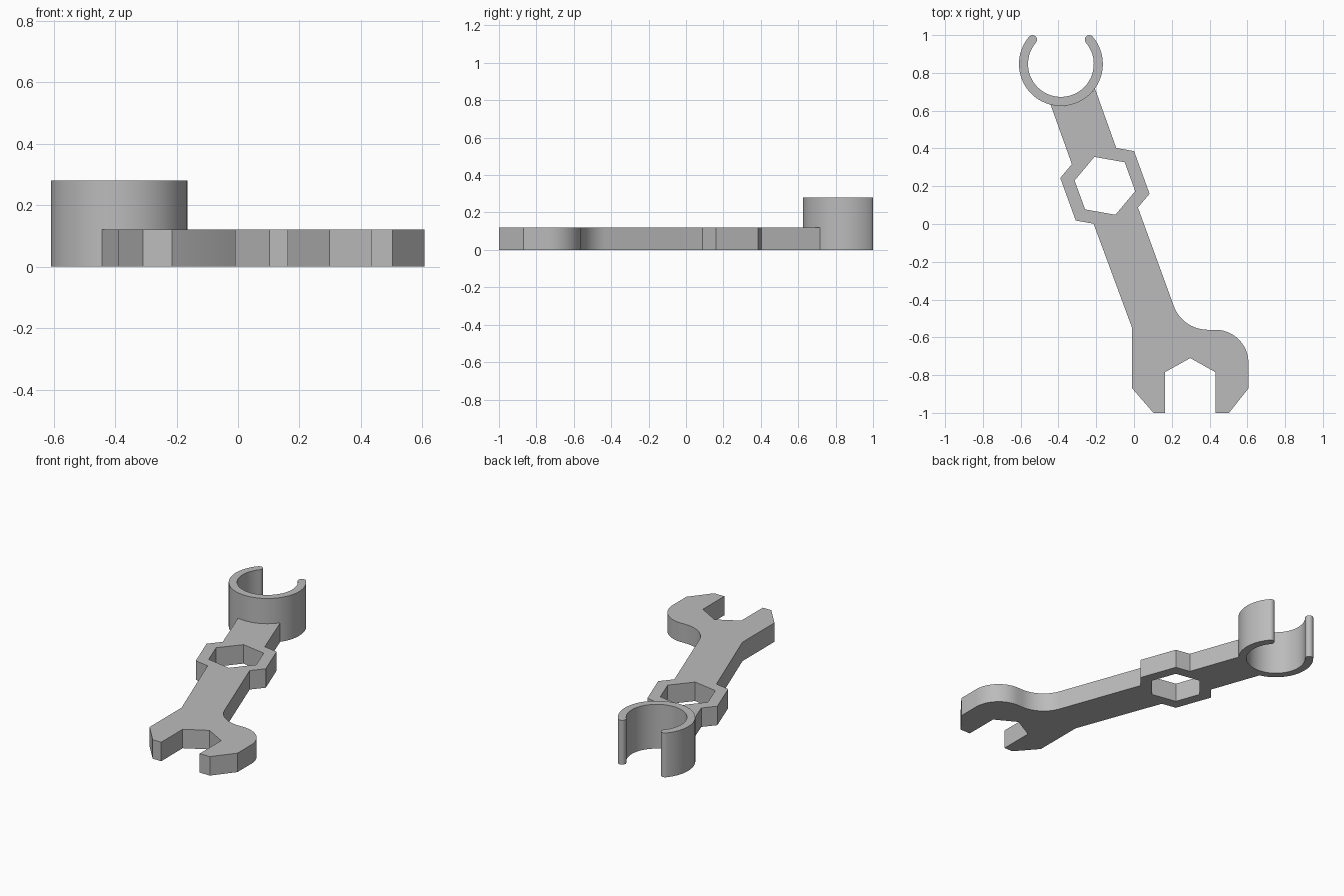
import bpy
import bmesh
from math import radians, cos, sin, asin, degrees
from mathutils import Vector

PLATE_HEIGHT, RING_HEIGHT = 0.12, 0.28
HEX_CENTRE = Vector((-0.154, 0.202))
AXIS = Vector((cos(radians(110)), sin(radians(110))))
ACROSS = Vector((AXIS.y, -AXIS.x))
HALF = 0.125                     # half width of the handle
HEX_R, HOLE_R = 0.24, 0.163
RING_CENTRE = Vector((-0.387, 0.847))
RING_OUTER, RING_INNER = 0.222, 0.174

cube = bpy.data.objects.get("Cube")
if cube:
    bpy.data.objects.remove(cube, do_unlink=True)

grey = bpy.data.materials.new("plain grey")
grey.use_nodes = True
colour = (0.5, 0.5, 0.5, 1)
grey.diffuse_color = colour
grey.node_tree.nodes["Principled BSDF"].inputs["Base Color"].default_value = colour


def arc(centre, radius, start, end, steps):
    """Points along an arc, angles in degrees."""
    angles = [radians(start + (end - start) * i / steps) for i in range(steps + 1)]
    return [Vector(centre) + radius * Vector((cos(a), sin(a))) for a in angles]


def on_handle(side, along):
    """Point in the handle's own frame, measured from the hexagon centre."""
    return HEX_CENTRE + ACROSS * side + AXIS * along


def extruded(name, loops, height):
    """Solid from closed outlines, the later ones being holes."""
    bm = bmesh.new()
    for loop in loops:
        verts = [bm.verts.new((p[0], p[1], 0)) for p in loop]
        for a, b in zip(verts, verts[1:] + verts[:1]):
            bm.edges.new((a, b))
    bmesh.ops.triangle_fill(bm, edges=bm.edges[:], use_beauty=True)
    top = bmesh.ops.extrude_face_region(bm, geom=bm.faces[:], use_keep_orig=True)
    moved = [g for g in top["geom"] if isinstance(g, bmesh.types.BMVert)]
    bmesh.ops.translate(bm, verts=moved, vec=(0, 0, height))
    bmesh.ops.recalc_face_normals(bm, faces=bm.faces[:])
    mesh = bpy.data.meshes.new(name)
    bm.to_mesh(mesh)
    bm.free()
    mesh.materials.append(grey)
    obj = bpy.data.objects.new(name, mesh)
    bpy.context.collection.objects.link(obj)
    bpy.ops.object.select_all(action="DESELECT")
    obj.select_set(True)
    bpy.context.view_layer.objects.active = obj
    bpy.ops.object.shade_smooth_by_angle(angle=radians(30))
    return obj


# Hexagon corners on one side of the handle, in handle coordinates
corner = (HEX_R * cos(radians(30)), HEX_R / 2)
neck = HEX_R - HALF * corner[1] / corner[0]
hex_side = [(HALF, neck), corner, (corner[0], -corner[1]), (HALF, -neck)]

# Handle end hugging the ring
spread = degrees(asin(HALF / RING_OUTER))
ring_end = arc(RING_CENTRE, RING_OUTER, 290 - spread, 290 + spread, 14)
right_hex = [on_handle(s, t) for s, t in hex_side]
left_hex = [on_handle(-s, t) for s, t in reversed(hex_side)]

# Open jaw: fillet, rounded shoulder, right prong, notch, left prong
edge = on_handle(HALF, 0).dot(ACROSS)
shoulder_y, fillet_r = -0.56, 0.192
fillet_x = (edge + fillet_r - ACROSS.y * (shoulder_y + fillet_r)) / ACROSS.x
fillet = arc((fillet_x, shoulder_y + fillet_r), fillet_r, 200, 270, 16)
shoulder = arc((0.431, -0.735), 0.175, 90, 0, 20)
prongs = [(0.606, -0.87), (0.503, -1), (0.432, -1), (0.432, -0.785), (0.298, -0.71),
          (0.163, -0.785), (0.163, -1), (0.103, -1), (-0.01, -0.87), (-0.01, -0.55)]

outline = ring_end + right_hex + fillet + shoulder + prongs + left_hex
hex_hole = arc(HEX_CENTRE, HOLE_R, 50, 350, 5)
extruded("wrench_plate", [outline, hex_hole], PLATE_HEIGHT)

# Open ring clip with rounded tips
mid, tip_r = (RING_OUTER + RING_INNER) / 2, (RING_OUTER - RING_INNER) / 2
start, end = 139.4, 400.6
tip_a, tip_b = (arc(RING_CENTRE, mid, a, a, 1)[0] for a in (start, end))
clip = (arc(RING_CENTRE, RING_OUTER, start, end, 60)
        + arc(tip_b, tip_r, end, end + 180, 10)[1:-1]
        + arc(RING_CENTRE, RING_INNER, end, start, 60)
        + arc(tip_a, tip_r, start + 180, start + 360, 10)[1:-1])
extruded("ring_clip", [clip], RING_HEIGHT)
